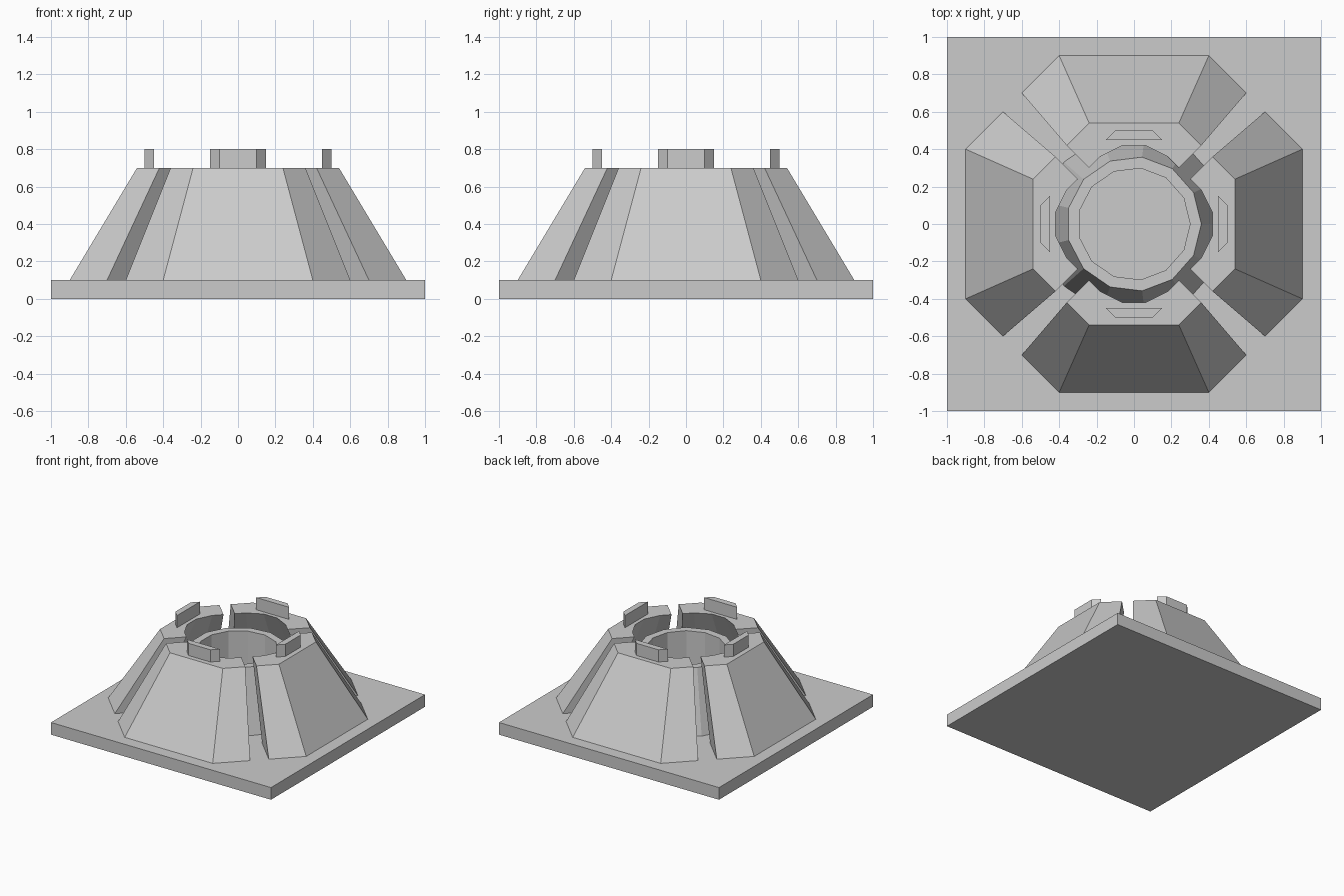
import bpy
from math import cos, sin, pi

if "Cube" in bpy.data.objects:
    bpy.data.objects.remove(bpy.data.objects["Cube"])


def loft(name, rings, cap_ends=True):
    """Join equal-length rings of points, bottom to top, into a solid."""
    n = len(rings[0])
    verts = [p for ring in rings for p in ring]
    faces = []
    for r in range(len(rings) - 1):
        for i in range(n):
            j = (i + 1) % n
            faces.append((r * n + i, r * n + j, (r + 1) * n + j, (r + 1) * n + i))
    if cap_ends:
        faces.append(tuple(reversed(range(n))))
        faces.append(tuple(range((len(rings) - 1) * n, len(rings) * n)))
    mesh = bpy.data.meshes.new(name)
    mesh.from_pydata(verts, [], faces)
    ob = bpy.data.objects.new(name, mesh)
    bpy.context.collection.objects.link(ob)
    return ob


def prism(name, outline, z0, z1, taper=1.0):
    return loft(name, [[(x, y, z0) for x, y in outline],
                       [(x * taper, y * taper, z1) for x, y in outline]])


def circle(radius, z, sides=13):
    return [(radius * cos(2 * pi * i / sides), radius * sin(2 * pi * i / sides), z)
            for i in range(sides)]


def mirrored(half):
    """Complete a right-hand half outline across x = 0."""
    return half + [(-x, y) for x, y in reversed(half)]


# Square base plate
prism("base_plate", [(-1, -1), (1, -1), (1, 1), (-1, 1)], 0, 0.1)

# Tapered centre tube, open well in the middle
loft("centre_tube", [circle(0.5, 0.1), circle(0.36, 0.6),
                     circle(0.3, 0.6), circle(0.3, 0.1)])

# Four sloping wall segments, each with a small raised block on top
wall = mirrored([(0.1, -0.7), (0.3, -0.6), (0.4, -0.5), (0.6, -0.7), (0.4, -0.9)])
# start the outline on the outer edge so it runs counter-clockwise
wall = list(reversed(wall))
wall = wall if sum(a[0] * b[1] - b[0] * a[1]
                   for a, b in zip(wall, wall[1:] + wall[:1])) > 0 else wall[::-1]
block = [(-0.1, -0.5), (0.1, -0.5), (0.15, -0.45), (-0.15, -0.45)]
for k, side in enumerate(("front", "right", "back", "left")):
    prism(side + "_wall", wall, 0.1, 0.7, 0.6).rotation_euler.z = k * pi / 2
    prism(side + "_top_block", block, 0.7, 0.8).rotation_euler.z = k * pi / 2
